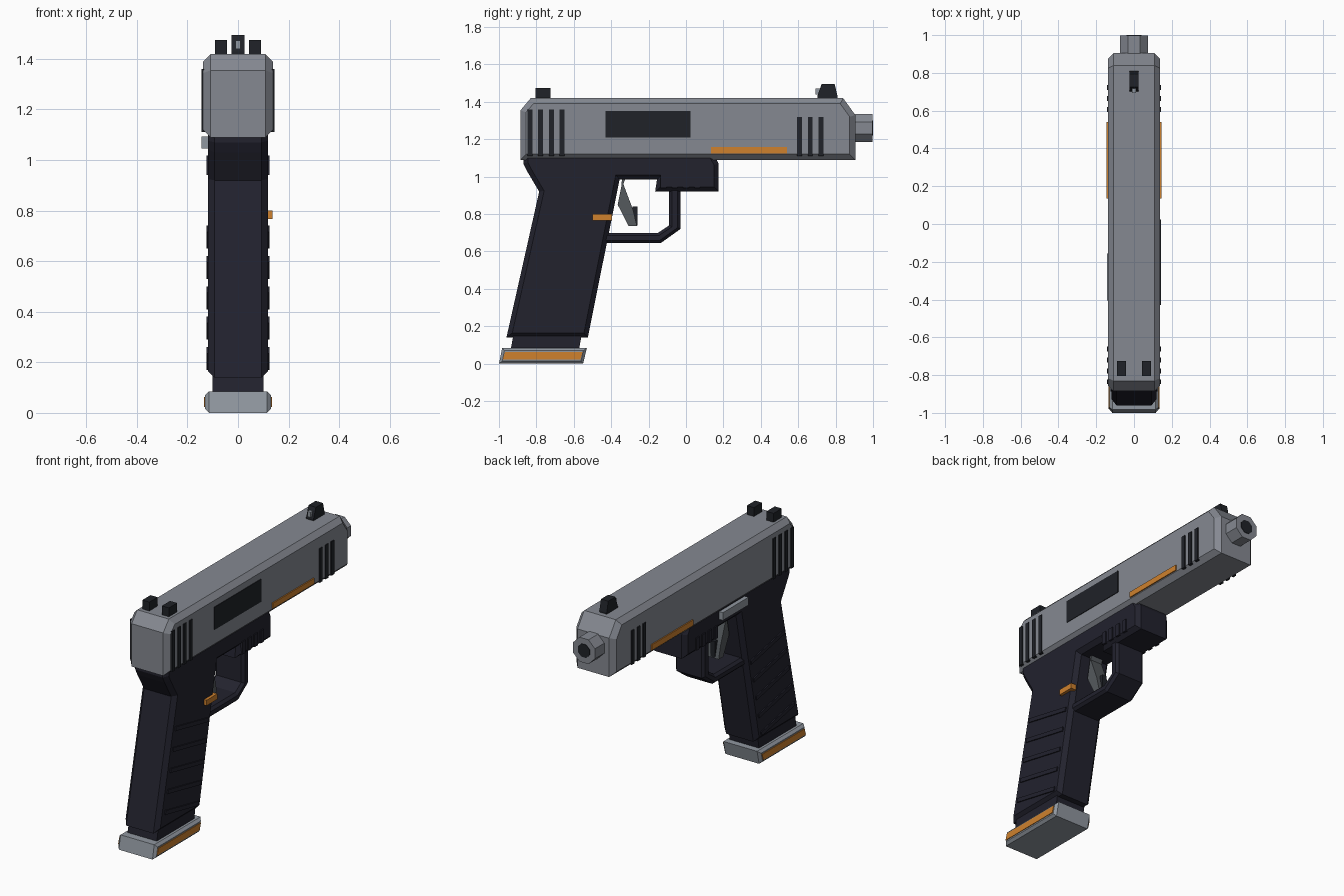
import bpy
import bmesh
import math
from mathutils import Vector

default_cube = bpy.data.objects.get("Cube")
if default_cube:
    bpy.data.objects.remove(default_cube, do_unlink=True)


def make_material(name, red, green, blue):
    mat = bpy.data.materials.new(name)
    mat.use_nodes = True
    mat.diffuse_color = (red, green, blue, 1)
    shader = next(n for n in mat.node_tree.nodes if n.type == "BSDF_PRINCIPLED")
    shader.inputs["Base Color"].default_value = (red, green, blue, 1)
    return mat


steel = make_material("steel grey", 0.235, 0.25, 0.285)
light_steel = make_material("light steel", 0.28, 0.31, 0.35)
dark_steel = make_material("dark steel", 0.09, 0.1, 0.11)
polymer = make_material("dark polymer", 0.016, 0.016, 0.027)
black = make_material("black", 0.014, 0.016, 0.021)
orange = make_material("orange", 0.62, 0.22, 0.027)


def inset_outline(points, amount):
    """Move every edge of a closed outline inward by the same amount."""
    count = len(points)
    area = sum(points[i - 1].cross(points[i]) for i in range(count))
    turn = 1 if area > 0 else -1
    result = []
    for i, point in enumerate(points):
        before = (point - points[i - 1]).normalized()
        after = (points[(i + 1) % count] - point).normalized()
        n1 = Vector((-before.y, before.x)) * turn
        n2 = Vector((-after.y, after.x)) * turn
        result.append(point + (n1 + n2) * amount / (1 + n1.dot(n2)))
    return result


def prism(name, outline, x_min, x_max, mat, bevel=0.0):
    """Extrude a (y, z) outline across x, with optional chamfered rims."""
    full = [Vector(p) for p in outline]
    if bevel:
        small = inset_outline(full, bevel)
        layers = [(x_min, small), (x_min + bevel, full),
                  (x_max - bevel, full), (x_max, small)]
    else:
        layers = [(x_min, full), (x_max, full)]
    bm = bmesh.new()
    rings = [[bm.verts.new((x, p.x, p.y)) for p in pts] for x, pts in layers]
    for ring, following in zip(rings, rings[1:]):
        for i in range(len(full)):
            bm.faces.new((ring[i - 1], ring[i], following[i], following[i - 1]))
    bm.faces.new(rings[0])
    bm.faces.new(rings[-1])
    bmesh.ops.recalc_face_normals(bm, faces=bm.faces)
    mesh = bpy.data.meshes.new(name)
    bm.to_mesh(mesh)
    bm.free()
    mesh.materials.append(mat)
    obj = bpy.data.objects.new(name, mesh)
    bpy.context.collection.objects.link(obj)
    return obj


def rect(y_min, y_max, z_min, z_max):
    return [(y_min, z_min), (y_max, z_min), (y_max, z_max), (y_min, z_max)]


def side_part(name, outline, inner, outer, mat, sides=("left", "right")):
    """Raised detail on one or both flanks."""
    for side in sides:
        x_min, x_max = (inner, outer) if side == "left" else (-outer, -inner)
        prism(f"{side}_{name}", outline, x_min, x_max, mat)


def octagon(name, apothem, y_min, y_max, z, mat):
    bpy.ops.mesh.primitive_cylinder_add(
        vertices=8, radius=apothem / math.cos(math.pi / 8), depth=y_max - y_min,
        location=(0, (y_min + y_max) / 2, z))
    obj = bpy.context.object
    obj.name = name
    obj.data.materials.append(mat)
    obj.rotation_euler = (math.pi / 2, math.pi / 8, 0)


# Slide
prism("slide", [(-0.885, 1.09), (0.905, 1.09), (0.905, 1.33), (0.84, 1.42),
                (-0.83, 1.42), (-0.885, 1.355)], -0.138, 0.138, steel, 0.03)

# Barrel and bore
octagon("barrel", 0.075, 0.85, 0.997, 1.26, steel)
octagon("bore", 0.04, 0.993, 1.0, 1.26, black)

# Slide serrations
for i in range(4):
    y = -0.835 + i * 0.0575
    side_part(f"rear_serration_{i}", rect(y - 0.013, y + 0.013, 1.11, 1.36),
              0.12, 0.144, black)
for i in range(3):
    y = 0.607 + i * 0.0575
    side_part(f"front_serration_{i}", rect(y - 0.013, y + 0.013, 1.11, 1.32),
              0.12, 0.144, black)

# Ejection port and slide accents
side_part("ejection_port", rect(-0.43, 0.025, 1.21, 1.35), 0.13, 0.142, black, ("left",))
side_part("slide_accent", rect(0.135, 0.54, 1.125, 1.16), 0.12, 0.145, orange)

# Sights
for side, x in (("left", 0.067), ("right", -0.067)):
    prism(f"{side}_rear_sight", rect(-0.805, -0.725, 1.4, 1.475),
          x - 0.024, x + 0.024, black)
prism("front_sight", [(0.702, 1.4), (0.702, 1.43), (0.725, 1.495), (0.795, 1.495),
                      (0.81, 1.43), (0.81, 1.4)], -0.025, 0.025, black)
prism("sight_bead", rect(0.693, 0.73, 1.44, 1.472), -0.01, 0.01, light_steel)

# Frame with grip and dust cover
prism("frame", [(-0.87, 1.13), (-0.87, 1.07), (-0.85, 1.03), (-0.785, 0.92),
                (-0.96, 0.14), (-0.525, 0.14), (-0.355, 0.985), (-0.155, 0.985),
                (-0.165, 0.92), (0.175, 0.92), (0.175, 1.07), (0.14, 1.13)],
      -0.118, 0.118, polymer, 0.025)

# Trigger guard
prism("trigger_guard", [(-0.46, 0.645), (-0.135, 0.645), (-0.03, 0.72), (-0.03, 0.95),
                        (-0.09, 0.95), (-0.09, 0.74), (-0.15, 0.7), (-0.46, 0.7)],
      -0.1, 0.1, polymer, 0.015)

# Trigger and its safety blade
prism("trigger", [(-0.342, 1.0), (-0.345, 0.95), (-0.365, 0.85), (-0.307, 0.735),
                  (-0.262, 0.735), (-0.282, 0.82), (-0.335, 0.96), (-0.32, 1.0)],
      -0.04, 0.04, dark_steel)
prism("trigger_safety", rect(-0.285, -0.26, 0.74, 0.84), -0.015, 0.015, black)

# Grip ridges, square to the lean of the grip
along = Vector((0.98, -0.2))
across = Vector((0.2, 0.98))
for i in range(5):
    z = 0.695 - i * 0.12
    middle = Vector((-0.575 - 0.21 * (0.92 - z), z))
    corners = [middle + along * a * 0.165 + across * b * 0.0125
               for a, b in ((-1, -1), (1, -1), (1, 1), (-1, 1))]
    side_part(f"grip_ridge_{i}", corners, 0.1, 0.125, polymer)

# Rail ribs on the dust cover
for i in range(4):
    y = -0.12 + i * 0.06
    side_part(f"rail_rib_{i}", rect(y - 0.015, y + 0.015, 0.94, 1.017),
              0.1, 0.125, polymer)

# Controls
side_part("magazine_catch", rect(-0.5, -0.395, 0.766, 0.8), 0.1, 0.136, orange, ("left",))
side_part("slide_stop", rect(-0.405, -0.155, 1.045, 1.093), 0.1, 0.144,
          light_steel, ("right",))

# Magazine
prism("magazine_neck", [(-0.94, 0.06), (-0.575, 0.06), (-0.555, 0.17), (-0.92, 0.17)],
      -0.1, 0.1, polymer)
prism("magazine_base", [(-1.0, 0.0), (-0.55, 0.0), (-0.53, 0.085), (-0.983, 0.085)],
      -0.13, 0.13, light_steel, 0.015)
side_part("base_accent", [(-0.98, 0.023), (-0.565, 0.023), (-0.553, 0.062),
                          (-0.968, 0.062)], 0.12, 0.134, orange)
